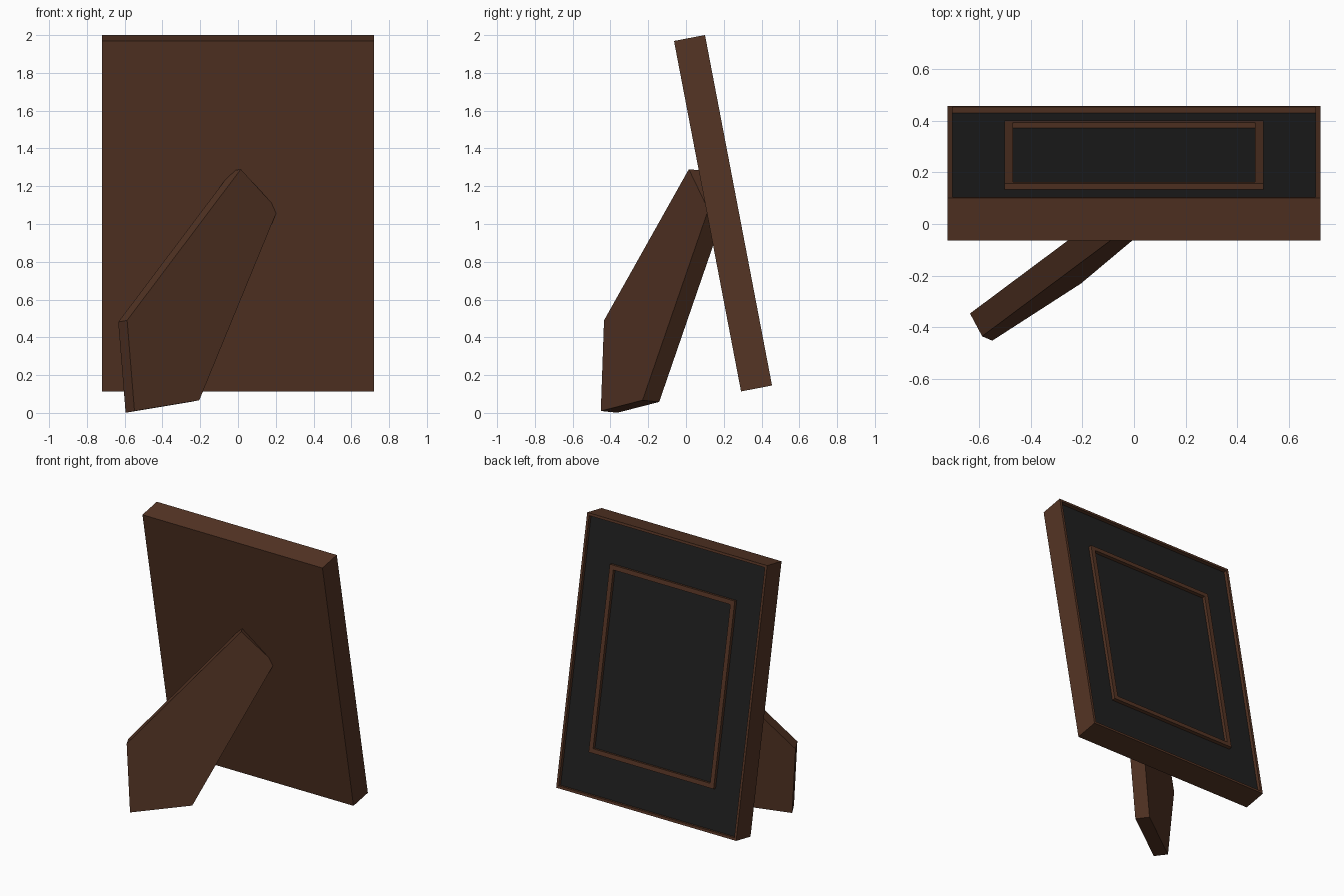
import bpy, bmesh, math
from mathutils import Matrix, Vector

cube = bpy.data.objects.get("Cube")
if cube:
    bpy.data.objects.remove(cube, do_unlink=True)


def material(name, rgb):
    mat = bpy.data.materials.new(name)
    mat.use_nodes = True
    mat.diffuse_color = (*rgb, 1)
    mat.node_tree.nodes["Principled BSDF"].inputs["Base Color"].default_value = (*rgb, 1)
    return mat


WOOD = material("dark brown wood", (0.09, 0.035, 0.018))
PANEL = material("charcoal panel", (0.014, 0.014, 0.014))


def finish(name, bm, mats):
    bmesh.ops.recalc_face_normals(bm, faces=bm.faces)
    mesh = bpy.data.meshes.new(name)
    bm.to_mesh(mesh)
    bm.free()
    for mat in mats:
        mesh.materials.append(mat)
    obj = bpy.data.objects.new(name, mesh)
    bpy.context.collection.objects.link(obj)
    return obj


# The frame leans back; everything mounted on it shares this placement
LEAN = Matrix.Translation((0, 0.196, 1.057)) @ Matrix.Rotation(math.radians(10.83), 4, "X")
WIDTH, DEPTH, HEIGHT = 1.44, 0.167, 1.889
RECESS = 0.0235


def rimmed_board(name, width, depth, height, rim, recess):
    """Board flush with the picture side, sunk inside its rim to a dark panel."""
    bm = bmesh.new()
    bmesh.ops.create_cube(bm, size=1)
    bmesh.ops.scale(bm, vec=(width, depth, height), verts=bm.verts)
    bmesh.ops.translate(bm, vec=(0, (DEPTH - depth) / 2, 0), verts=bm.verts)
    face = max(bm.faces, key=lambda f: f.calc_center_median().y)
    bmesh.ops.inset_region(bm, faces=[face], thickness=rim)
    sunk = bmesh.ops.extrude_discrete_faces(bm, faces=[face])["faces"][0]
    bmesh.ops.translate(bm, vec=(0, -recess, 0), verts=sunk.verts)
    sunk.material_index = 1
    obj = finish(name, bm, [WOOD, PANEL])
    obj.matrix_world = LEAN
    return obj


rimmed_board("outer_frame", WIDTH, DEPTH, HEIGHT, 0.025, RECESS)
rimmed_board("inner_picture_frame", 1.0, RECESS + 0.002, 1.29, 0.045, RECESS - 0.001)

# Angled support leg: a flat five-sided board pushed into the frame
outline = [(-0.548, -0.451, 0.01), (-0.205, -0.23, 0.067), (0.21, 0.118, 1.076),
           (0.015, 0.015, 1.29), (-0.587, -0.434, 0.49)]
bm = bmesh.new()
face = bm.faces.new([bm.verts.new(p) for p in outline])
extruded = bmesh.ops.extrude_face_region(bm, geom=[face])["geom"]
verts = [g for g in extruded if isinstance(g, bmesh.types.BMVert)]
bmesh.ops.translate(bm, vec=Vector((-0.047, 0.088, -0.009)), verts=verts)
if not any(set(outline_face.verts).isdisjoint(verts) for outline_face in bm.faces):
    bm.faces.new([v for v in bm.verts if v not in verts])
finish("support_leg", bm, [WOOD])
